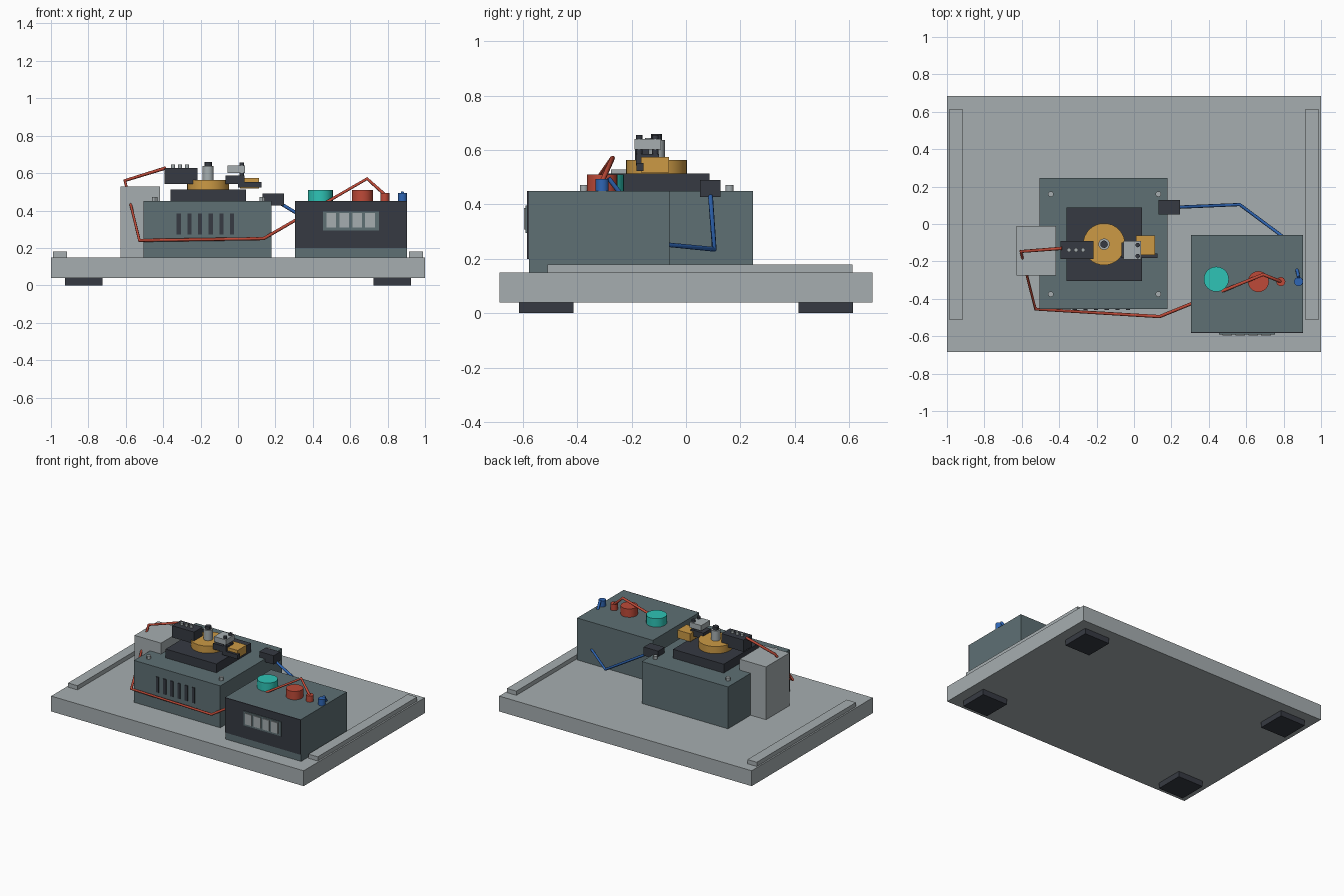
import bpy
import bmesh
from math import radians

cube = bpy.data.objects.get("Cube")
if cube:
    bpy.data.objects.remove(cube, do_unlink=True)


def material(name, hex_code):
    """Flat material from an sRGB hex code, stored as linear values."""
    rgb = []
    for i in (0, 2, 4):
        c = int(hex_code[i:i + 2], 16) / 255
        rgb.append(c / 12.92 if c < 0.04 else ((c + 0.055) / 1.055) ** 2.4)
    m = bpy.data.materials.new(name)
    m.use_nodes = True
    m.diffuse_color = (*rgb, 1)
    bsdf = next(n for n in m.node_tree.nodes if n.type == 'BSDF_PRINCIPLED')
    bsdf.inputs["Base Color"].default_value = (*rgb, 1)
    return m


GREY = material("light grey metal", "A6AEB0")
SLATE = material("slate grey paint", "5E7074")
DARK = material("charcoal", "363A42")
GOLD = material("brass", "CC9A45")
RED = material("red", "BE4A38")
BLUE = material("blue", "2F66B5")
TEAL = material("turquoise", "2EC4B6")


def add_object(name, data, mat):
    ob = bpy.data.objects.new(name, data)
    bpy.context.collection.objects.link(ob)
    data.materials.append(mat)
    return ob


def box(name, mat, x, y, z):
    """Box given as (low, high) extents on each axis."""
    bm = bmesh.new()
    bmesh.ops.create_cube(bm, size=1)
    for v in bm.verts:
        v.co = [r[0] if c < 0 else r[1] for c, r in zip(v.co, (x, y, z))]
    mesh = bpy.data.meshes.new(name)
    bm.to_mesh(mesh)
    bm.free()
    return add_object(name, mesh, mat)


def cylinder(name, mat, x, y, radius, z, sides=24):
    """Upright cylinder between the two heights in z."""
    bpy.ops.mesh.primitive_cylinder_add(
        vertices=sides, radius=radius, depth=z[1] - z[0],
        location=(x, y, (z[0] + z[1]) / 2))
    ob = bpy.context.object
    ob.name = name
    ob.data.materials.append(mat)
    bpy.ops.object.shade_smooth_by_angle(angle=radians(30))
    return ob


def wire(name, mat, points, radius=0.009):
    curve = bpy.data.curves.new(name, 'CURVE')
    curve.dimensions = '3D'
    curve.bevel_depth = radius
    curve.bevel_resolution = 2
    curve.use_fill_caps = True
    spline = curve.splines.new('POLY')
    spline.points.add(len(points) - 1)
    for p, co in zip(spline.points, points):
        p.co = (*co, 1)
    return add_object(name, curve, mat)


def span(middle, half):
    return (middle - half, middle + half)


# Base board with feet and side rails
box("base_board", GREY, (-1, 1), (-0.685, 0.685), (0.04, 0.15))
for sx, side in ((1, "left"), (-1, "right")):
    box(side + "_rail", GREY, span(sx * 0.952, 0.037), (-0.51, 0.612), (0.15, 0.18))
    for sy, end in ((-1, "front"), (1, "back")):
        box(f"{end}_{side}_foot", DARK, span(sx * 0.825, 0.1),
            span(sy * 0.513, 0.1), (0, 0.04))

# Main housing with vent slots and corner screws
box("main_housing", SLATE, (-0.505, 0.178), (-0.455, 0.246), (0.15, 0.45))
for i in range(6):
    box("vent_slot", DARK, span(-0.317 + i * 0.057, 0.011),
        (-0.461, -0.452), (0.273, 0.383))
for x in (-0.445, 0.13):
    for y in (-0.375, 0.16):
        cylinder("housing_screw", GREY, x, y, 0.015, (0.45, 0.472), 12)

# Turntable
box("turntable_plate", DARK, (-0.36, 0.042), (-0.305, 0.087), (0.45, 0.513))
cylinder("brass_disc", GOLD, -0.16, -0.108, 0.112, (0.513, 0.564), 32)
cylinder("hub", GREY, -0.16, -0.108, 0.03, (0.564, 0.637))
cylinder("hub_bolt", DARK, -0.16, -0.108, 0.02, (0.637, 0.659), 12)

# Clamp block beside the disc
box("contact_block", DARK, (-0.392, -0.217), (-0.187, -0.09), (0.543, 0.627))
for x in (-0.347, -0.31, -0.272):
    cylinder("contact_screw", GREY, x, -0.139, 0.011, (0.627, 0.645), 12)

# Sliding arm assembly
box("slide_block", GOLD, (0.01, 0.112), (-0.165, -0.062), (0.518, 0.575))
box("slide_finger", DARK, (0.0, 0.125), (-0.182, -0.157), (0.522, 0.553))
box("arm_body", DARK, (-0.068, 0.034), (-0.183, -0.1), (0.543, 0.586))
box("arm_cap", GREY, (-0.056, 0.037), (-0.19, -0.092), (0.602, 0.64))
for y in (-0.172, -0.113):
    cylinder("arm_screw", DARK, 0.02, y, 0.012, (0.58, 0.656), 12)

# Upright block and cable connector
box("side_pillar", GREY, (-0.627, -0.417), (-0.275, -0.01), (0.15, 0.528))
box("cable_connector", DARK, (0.132, 0.246), (0.052, 0.127), (0.428, 0.49))

# Control box with front panel and display
box("control_box", SLATE, (0.304, 0.904), (-0.577, -0.06), (0.15, 0.45))
box("front_panel", DARK, (0.304, 0.904), (-0.584, -0.577), (0.2, 0.45))
box("display_frame", SLATE, (0.455, 0.755), (-0.59, -0.584), (0.294, 0.396))
for i in range(4):
    box("display_window", GREY, span(0.499 + i * 0.069, 0.026),
        (-0.596, -0.59), (0.308, 0.386))

# Knobs and terminals
cylinder("turquoise_knob", TEAL, 0.44, -0.295, 0.067, (0.45, 0.51))
cylinder("red_knob", RED, 0.665, -0.308, 0.056, (0.45, 0.51))
cylinder("red_terminal", RED, 0.785, -0.308, 0.024, (0.45, 0.494))
cylinder("blue_terminal", BLUE, 0.88, -0.308, 0.024, (0.45, 0.494))

# Wires
wire("red_wire", RED, [
    (0.785, -0.308, 0.485), (0.69, -0.27, 0.57), (0.137, -0.495, 0.25),
    (-0.527, -0.455, 0.24), (-0.605, -0.147, 0.56), (-0.385, -0.13, 0.628)])
wire("blue_wire", BLUE, [
    (0.19, 0.088, 0.46), (0.565, 0.104, 0.235),
    (0.84, -0.1, 0.255), (0.88, -0.285, 0.497)])
